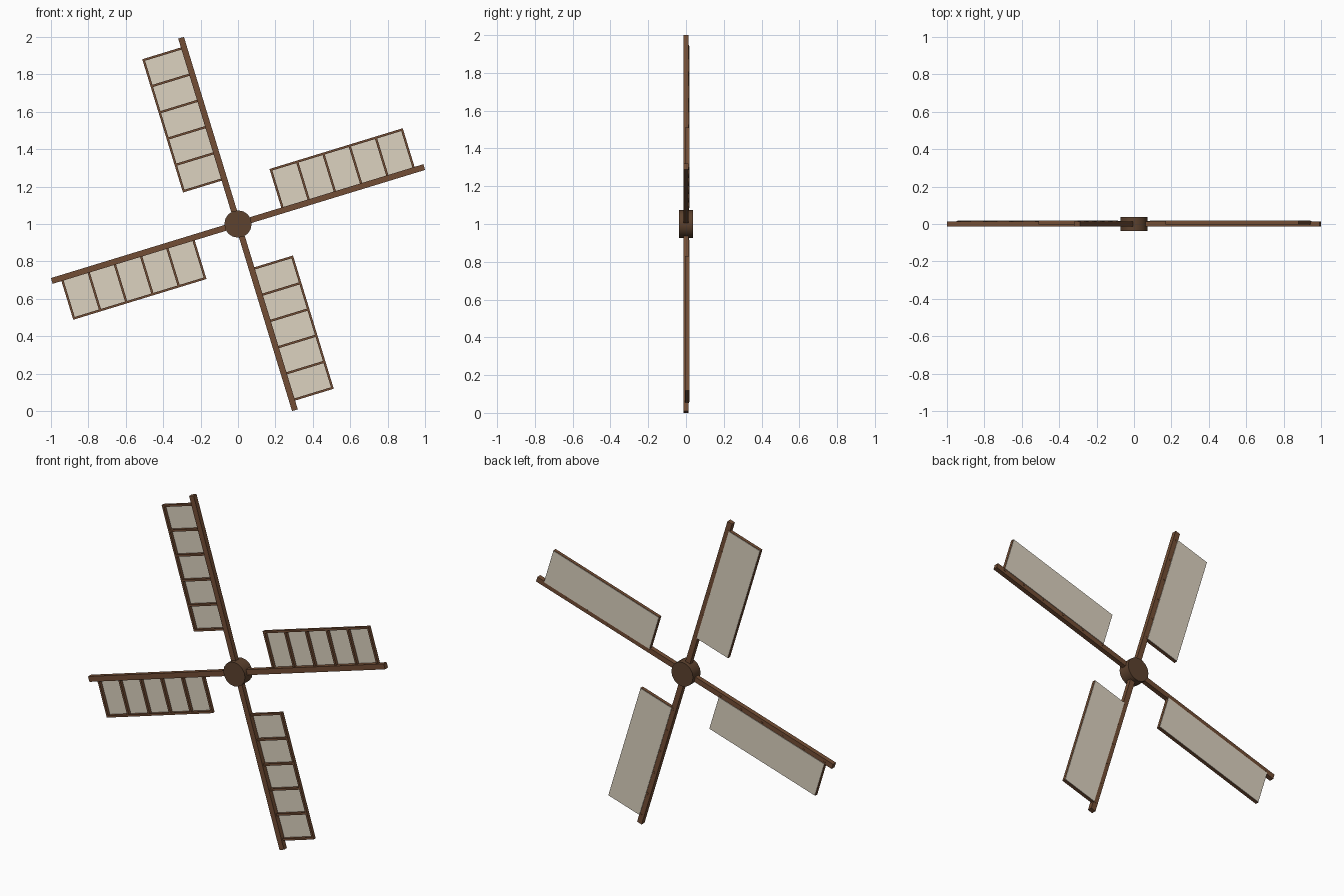
import bpy, math
from mathutils import Matrix, Vector

if "Cube" in bpy.data.objects:
    bpy.data.objects.remove(bpy.data.objects["Cube"])

CENTRE = Matrix.Translation((0, 0, 1))
TILT = math.radians(17)


def material(name, color):
    m = bpy.data.materials.new(name)
    m.diffuse_color = color
    m.use_nodes = True
    m.node_tree.nodes["Principled BSDF"].inputs["Base Color"].default_value = m.diffuse_color
    return m


wood = material("wood", (0.17, 0.075, 0.035, 1))
dark_wood = material("dark_wood", (0.11, 0.055, 0.028, 1))
canvas = material("canvas", (0.72, 0.65, 0.53, 0.9))


def place(obj, name, mat, matrix):
    obj.name = name
    obj.data.materials.append(mat)
    obj.matrix_world = matrix
    return obj


def bar(name, mat, rot, lo, hi):
    """Box between two corners in the blade's own frame (x along the spar)."""
    lo, hi = Vector(lo), Vector(hi)
    bpy.ops.mesh.primitive_cube_add(size=1)
    obj = bpy.context.object
    obj.data.transform(Matrix.Translation((lo + hi) / 2) @ Matrix.Diagonal((*(hi - lo), 1)))
    return place(obj, name, mat, CENTRE @ rot)


# Hub: short drum on the y axis
bpy.ops.mesh.primitive_cylinder_add(vertices=16, radius=0.073, depth=0.074)
hub = place(bpy.context.object, "hub", dark_wood,
            CENTRE @ Matrix.Rotation(math.pi / 2, 4, 'X'))
bpy.ops.object.shade_smooth_by_angle(angle=math.radians(40))

L, W = 1.041, 0.016           # spar length and half width
U0, U1, V = 0.247, 0.992, 0.232  # sail start, end and width
T = 0.012                     # lattice bar thickness
Y0, Y1 = -0.004, 0.016        # lattice depth range

# Two crossed spars
for i in range(2):
    rot = Matrix.Rotation(-(TILT + i * math.pi / 2), 4, 'Y')
    bar(f"spar_{i + 1}", wood, rot, (-L, -0.014, -W), (L, 0.014, W))

# Four lattice sails
for i in range(4):
    rot = Matrix.Rotation(-(TILT + i * math.pi / 2), 4, 'Y')
    bar(f"outer_rail_{i + 1}", wood, rot, (U0, Y0, V - T), (U1, Y1, V))
    for j in range(6):
        u = U0 + (U1 - U0 - T) * j / 5
        bar(f"crossbar_{i + 1}_{j + 1}", wood, rot, (u, Y0, 0), (u + T, Y1, V - T / 2))
    # Cloth stretched over the back of the lattice
    bar(f"sail_cloth_{i + 1}", canvas, rot, (U0 + 0.002, 0.0155, W - 0.004), (U1 - 0.002, 0.0185, V - 0.002))
